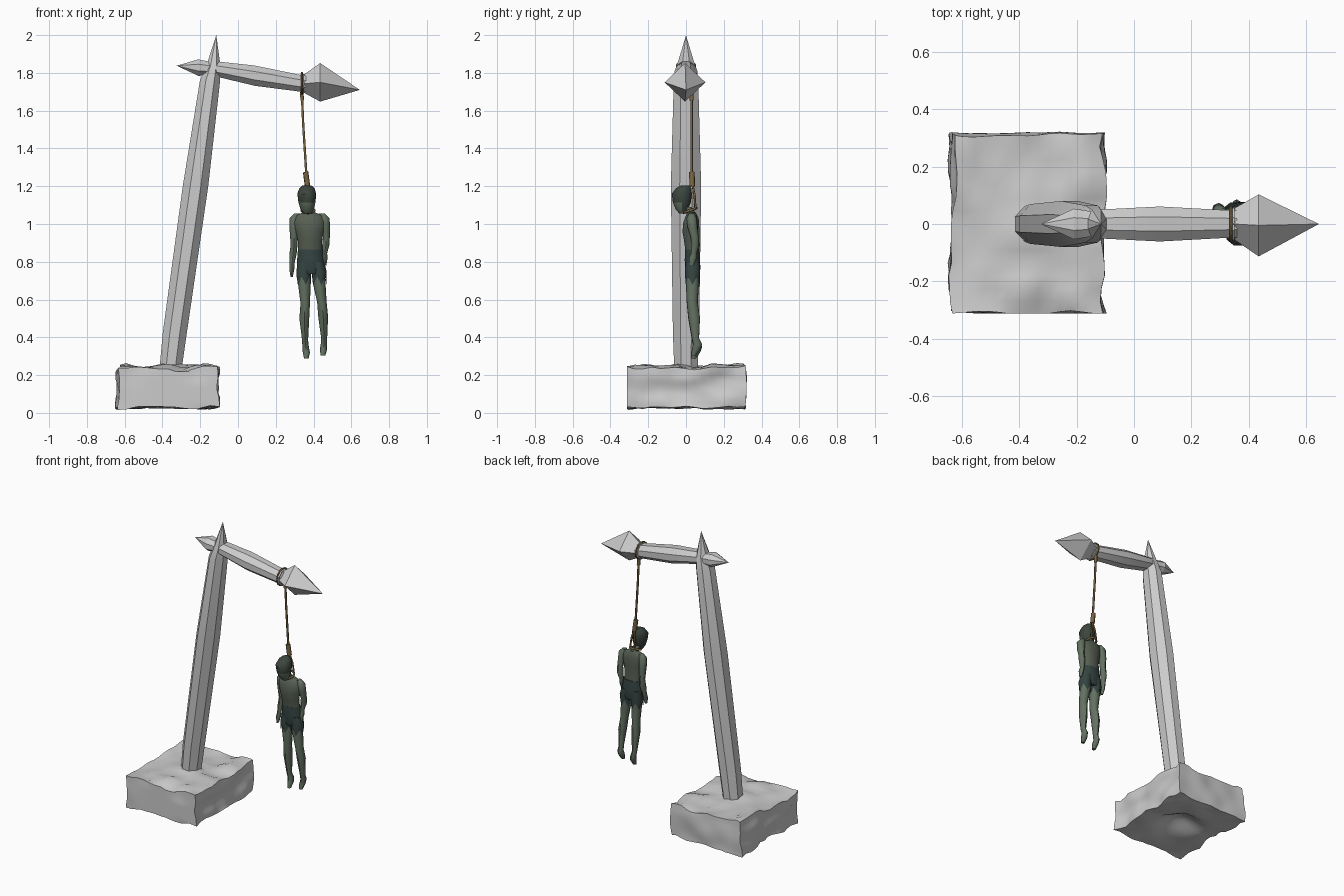
import bpy, bmesh, math
from mathutils import Vector, noise


def material(name, rgb):
    m = bpy.data.materials.new(name)
    m.diffuse_color = (*rgb, 1)
    return m


STONE = material("pale stone", (0.6, 0.6, 0.6))
SKIN = material("grey green skin", (0.125, 0.165, 0.12))
TORSO = material("dull torso skin", (0.095, 0.115, 0.085))
CLOTH = material("dark cloth", (0.035, 0.058, 0.053))
HAIR = material("dark hair", (0.045, 0.06, 0.048))
ROPE = material("rope", (0.19, 0.13, 0.055))


def finish(name, bm, mats, angle=32, rule=None):
    bmesh.ops.remove_doubles(bm, verts=bm.verts, dist=1e-5)
    bmesh.ops.recalc_face_normals(bm, faces=bm.faces)
    if rule:
        for f in bm.faces:
            f.material_index = rule(f.calc_center_median())
    me = bpy.data.meshes.new(name)
    bm.to_mesh(me)
    bm.free()
    for m in mats:
        me.materials.append(m)
    me.shade_smooth()
    me.set_sharp_from_angle(angle=math.radians(angle))
    ob = bpy.data.objects.new(name, me)
    bpy.context.collection.objects.link(ob)
    return ob


def loft(name, rings, mats, sides=8, axis="z", angle=32, turn=0.0, hem=0.0, rule=None):
    """Skin over rings (x, y, z, a, b); radius 0 makes a point; hem gives a ragged last ring."""
    bm = bmesh.new()
    loops = []
    for k, (x, y, z, a, b) in enumerate(rings):
        loop = []
        for i in range(sides):
            t = 2 * math.pi * i / sides + turn
            c, s = a * math.cos(t), b * math.sin(t)
            p = Vector((x, y, z)) + (Vector((c, s, 0)) if axis == "z" else Vector((0, c, s)))
            if hem and k == len(rings) - 1:
                p.z += hem * (1 if i % 2 else -1)
            loop.append(bm.verts.new(p))
        loops.append(loop)
    for l0, l1 in zip(loops, loops[1:]):
        for i in range(sides):
            j = (i + 1) % sides
            bm.faces.new((l0[i], l0[j], l1[j], l1[i]))
    bm.faces.new(loops[0])
    if not hem:
        bm.faces.new(loops[-1])
    return finish(name, bm, mats, angle, rule)


def tube(name, pts, radius, closed=False):
    """Round rope along points."""
    cu = bpy.data.curves.new(name, "CURVE")
    cu.dimensions = "3D"
    cu.bevel_depth = radius
    cu.bevel_resolution = 1
    cu.use_fill_caps = True
    sp = cu.splines.new("POLY")
    sp.points.add(len(pts) - 1)
    for q, p in zip(sp.points, pts):
        q.co = (*p, 1)
    sp.use_cyclic_u = closed
    cu.materials.append(ROPE)
    ob = bpy.data.objects.new(name, cu)
    bpy.context.collection.objects.link(ob)
    return ob


# Rough stone plinth: gridded box, noisy top, bottom and left, dressed front and back
bm = bmesh.new()
bmesh.ops.create_cube(bm, size=1)
bmesh.ops.subdivide_edges(bm, edges=bm.edges[:], cuts=13, use_grid_fill=True)
for v in bm.verts:
    u = v.co.copy()
    p = Vector((-0.37 + u.x * 0.52, u.y * 0.63, 0.13 + u.z * 0.21))
    n = noise.noise_vector(p * 7 + Vector((3.1, 1.7, 5.2)))
    m = noise.noise(p * 14)
    q = p.copy()
    if abs(u.x) > 0.49:
        q.x += 0.03 * n.x + 0.012 * m
    if abs(u.y) > 0.49:
        q.y += 0.018 * n.y
    r = math.hypot(p.x + 0.36, p.y)
    if u.z > 0.49:
        q.z += 0.004 + 0.032 * n.z + 0.012 * m + 0.022 * math.exp(-(r / 0.1) ** 2)
    elif u.z < -0.49:
        q.z += 0.012 * n.z + 0.012 * m + 0.07 * math.exp(-(r / 0.11) ** 2)
    q.x = min(max(q.x, -0.65), -0.095)
    q.y = min(max(q.y, -0.312), 0.322)
    q.z = min(max(q.z, 0.0), 0.272)
    v.co = q
finish("stone_base", bm, [STONE], 40)

# Leaning post with a pointed top
loft("post", [(-0.365, 0, 0.16, 0.06, 0.068), (-0.355, 0, 0.25, 0.064, 0.068),
              (-0.335, 0, 0.42, 0.069, 0.075), (-0.225, 0, 1.20, 0.073, 0.087),
              (-0.148, 0, 1.76, 0.058, 0.070), (-0.130, 0, 1.84, 0.040, 0.052),
              (-0.115, 0, 2.0, 0, 0)], [STONE], turn=math.pi / 8, angle=25)

# Cross beam, pointed at the left end
loft("cross_beam", [(-0.325, 0, 1.838, 0, 0), (-0.21, 0, 1.828, 0.058, 0.047),
                    (-0.14, 0, 1.822, 0.046, 0.038), (-0.11, 0, 1.82, 0.055, 0.044),
                    (0.09, 0, 1.785, 0.066, 0.058), (0.33, 0, 1.745, 0.052, 0.048),
                    (0.36, 0, 1.742, 0.05, 0.046)],
     [STONE], axis="x", turn=math.pi / 8, angle=25)

# Faceted arrow head at the right end
loft("beam_point", [(0.335, 0, 1.745, 0.058, 0.053), (0.352, 0, 1.743, 0.056, 0.050),
                    (0.435, -0.005, 1.75, 0.108, 0.102), (0.645, 0, 1.71, 0, 0)],
     [STONE], sides=4, axis="x", angle=25)
loft("beam_collar", [(0.332, 0, 1.745, 0.060, 0.055), (0.350, 0, 1.742, 0.060, 0.055)],
     [STONE], axis="x", turn=math.pi / 8)

# Rope, knot and loop
ring = [(0.338, 0.061 * math.cos(t * math.pi / 6), 1.745 + 0.056 * math.sin(t * math.pi / 6))
        for t in range(12)]
tube("rope_wrap", ring, 0.005, True)
tube("hanging_rope", [(0.338, 0.03, 1.695), (0.345, 0.03, 1.53), (0.362, 0.03, 1.26)], 0.007)
tube("rope_top_knot", [(0.337, 0.03, 1.70), (0.34, 0.03, 1.655)], 0.011)
tube("rope_knot", [(0.358, 0.031, 1.275), (0.368, 0.033, 1.20)], 0.015)
loop = [(0.37 + 0.034 * math.sin(a), 0.022 - 0.034 * math.cos(a), 1.072 - 0.012 * math.cos(a))
        for a in (i * math.pi / 6 for i in range(12))]
tube("neck_loop", loop, 0.007, True)
for side in (-1, 1):
    tube("loop_strand", [(0.368, 0.034, 1.21), (0.37 + 0.012 * side, 0.046, 1.15),
                         (0.37 + 0.02 * side, 0.05, 1.08)], 0.006)

# Bowed head with hair over crown and back
loft("head", [(0.366, -0.016, 1.055, 0.020, 0.020), (0.366, -0.022, 1.08, 0.036, 0.036),
              (0.365, -0.022, 1.115, 0.045, 0.050), (0.364, -0.022, 1.16, 0.050, 0.056),
              (0.365, -0.012, 1.19, 0.040, 0.042), (0.365, -0.004, 1.205, 0.022, 0.022)],
     [SKIN, HAIR], sides=10, angle=40,
     rule=lambda c: 1 if c.z > 1.135 or c.y > -0.02 else 0)
loft("neck", [(0.372, 0.032, 1.03, 0.030, 0.027), (0.37, 0.025, 1.06, 0.024, 0.024),
              (0.367, 0.005, 1.09, 0.024, 0.024)], [SKIN], angle=60)

# Torso
loft("torso", [(0.375, 0.030, 1.062, 0.030, 0.022), (0.378, 0.028, 1.045, 0.075, 0.030),
               (0.379, 0.024, 1.01, 0.086, 0.040), (0.380, 0.022, 0.96, 0.073, 0.043),
               (0.381, 0.026, 0.91, 0.064, 0.038), (0.382, 0.032, 0.85, 0.064, 0.036)],
     [TORSO], sides=10, angle=50)

# Ragged shorts
loft("shorts_hips", [(0.383, 0.032, 0.865, 0.066, 0.039), (0.384, 0.034, 0.81, 0.071, 0.043),
                     (0.386, 0.036, 0.76, 0.074, 0.042), (0.387, 0.036, 0.735, 0.060, 0.036)],
     [CLOTH], sides=10, angle=50)
for n, x0, x1 in (("left", 0.352, 0.348), ("right", 0.420, 0.430)):
    loft("shorts_leg_" + n, [(x0, 0.035, 0.80, 0.036, 0.040), (x1, 0.035, 0.75, 0.039, 0.042),
                             (x1, 0.034, 0.70, 0.038, 0.039)],
         [CLOTH], sides=10, angle=50, hem=0.022)

# Legs with dangling feet: x offsets follow each leg
for n, xs, dz in (("left", (0.350, 0.351, 0.356, 0.351, 0.355, 0.358, 0.362, 0.362), 0.0),
                  ("right", (0.424, 0.429, 0.444, 0.451, 0.456, 0.455, 0.452, 0.450), 0.015)):
    shape = [(0.036, 0.78, 0.033, 0.037), (0.034, 0.69, 0.034, 0.035),
             (0.033, 0.58, 0.025, 0.029), (0.043, 0.50, 0.026, 0.031),
             (0.050, 0.385, 0.016, 0.019), (0.062, 0.35, 0.017, 0.024),
             (0.053, 0.32, 0.019, 0.022), (0.040, 0.288, 0.012, 0.012)]
    loft("leg_" + n, [(x, y, z + dz * (0.78 - z) / 0.49, a, b)
                      for x, (y, z, a, b) in zip(xs, shape)], [SKIN], angle=50)

# Arms hanging at the sides
loft("arm_left", [(0.312, 0.038, 1.055, 0.016, 0.016), (0.299, 0.040, 1.03, 0.026, 0.027),
                  (0.296, 0.045, 0.97, 0.023, 0.026), (0.297, 0.052, 0.89, 0.018, 0.021),
                  (0.291, 0.050, 0.84, 0.019, 0.022), (0.286, 0.040, 0.79, 0.013, 0.015),
                  (0.285, 0.033, 0.76, 0.013, 0.021), (0.284, 0.026, 0.72, 0.006, 0.010)],
     [SKIN], angle=50)
loft("arm_right", [(0.445, 0.030, 1.055, 0.016, 0.016), (0.459, 0.030, 1.03, 0.026, 0.027),
                   (0.464, 0.035, 0.98, 0.023, 0.026), (0.468, 0.046, 0.93, 0.018, 0.021),
                   (0.465, 0.048, 0.89, 0.019, 0.022), (0.459, 0.042, 0.845, 0.013, 0.015),
                   (0.461, 0.036, 0.82, 0.013, 0.021), (0.462, 0.030, 0.78, 0.006, 0.010)],
     [SKIN], angle=50)
